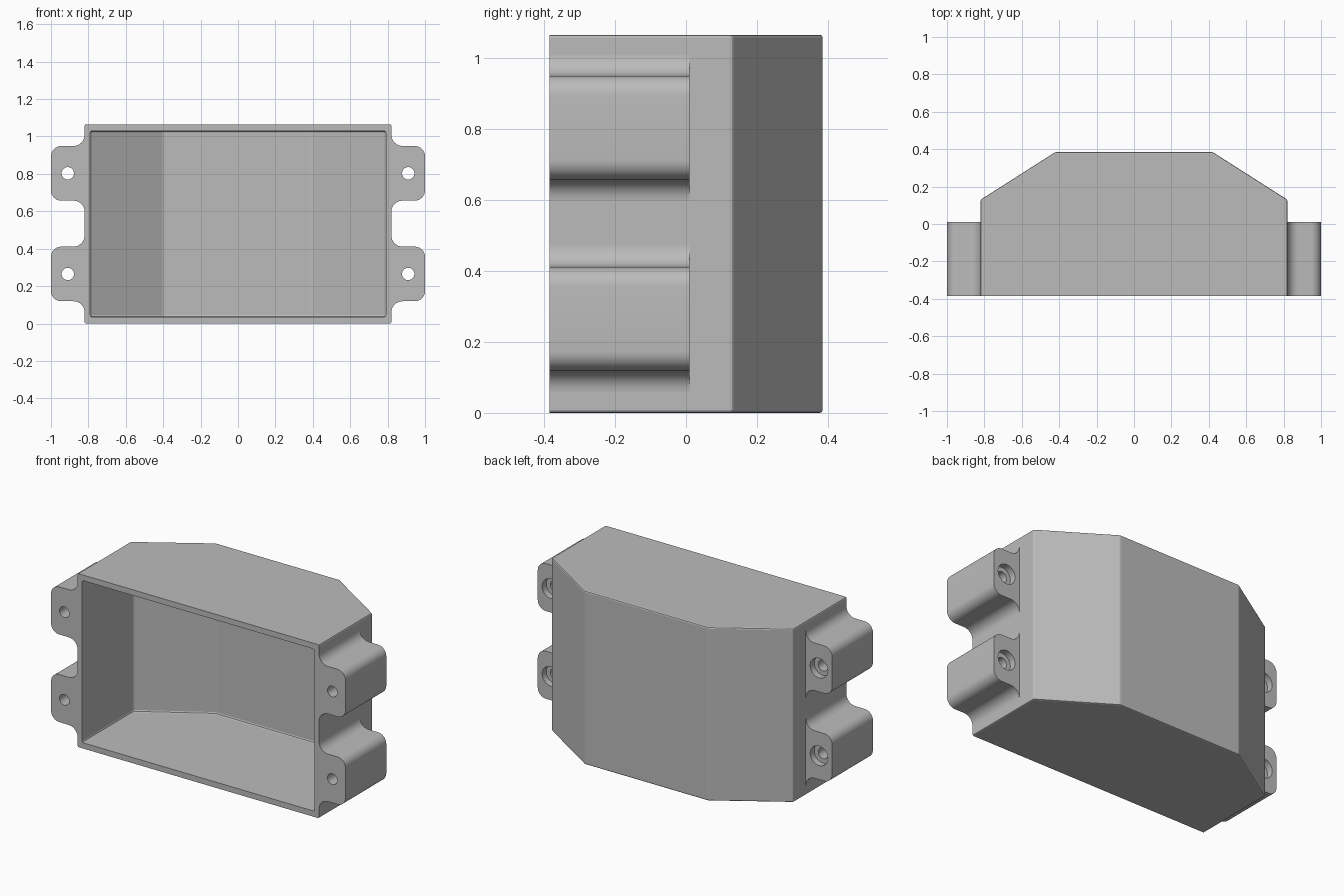
import bpy
import bmesh
from math import sin, cos, pi, radians
from mathutils import Matrix

if "Cube" in bpy.data.objects:
    bpy.data.objects.remove(bpy.data.objects["Cube"])

HEIGHT, FRONT, BACK = 1.065, -0.385, 0.385
SIDE = 0.82          # half width of the housing
EAR_BACK = 0.01

grey = bpy.data.materials.new("plain grey")
grey.use_nodes = True
grey.diffuse_color = (0.5, 0.5, 0.5, 1)
grey.node_tree.nodes["Principled BSDF"].inputs["Base Color"].default_value = (0.5, 0.5, 0.5, 1)


def finish(bm, name):
    bmesh.ops.recalc_face_normals(bm, faces=bm.faces)
    mesh = bpy.data.meshes.new(name)
    bm.to_mesh(mesh)
    bm.free()
    mesh.materials.append(grey)
    obj = bpy.data.objects.new(name, mesh)
    bpy.context.collection.objects.link(obj)
    return obj


def prism(name, points, offset, bevel=0, front=None):
    """Extrude a closed outline; optionally round every edge off the front."""
    bm = bmesh.new()
    face = bm.faces.new([bm.verts.new(p) for p in points])
    moved = bmesh.ops.extrude_face_region(bm, geom=[face])["geom"]
    bmesh.ops.translate(bm, vec=offset, verts=[v for v in moved if isinstance(v, bmesh.types.BMVert)])
    bmesh.ops.recalc_face_normals(bm, faces=bm.faces)
    if bevel:
        edges = [e for e in bm.edges if any(v.co.y > front + 0.001 for v in e.verts)]
        bmesh.ops.bevel(bm, geom=edges, offset=bevel, segments=2, profile=0.5, affect='EDGES')
    return finish(bm, name)


def cylinder(name, x, z, radius, y0, y1):
    bm = bmesh.new()
    place = Matrix.Translation((x, (y0 + y1) / 2, z)) @ Matrix.Rotation(pi / 2, 4, 'X')
    bmesh.ops.create_cone(bm, cap_ends=True, segments=32, radius1=radius,
                          radius2=radius, depth=y1 - y0, matrix=place)
    return finish(bm, name)


def cut(obj, cutters):
    """Subtract the cutters, bake the result and discard them."""
    for c in cutters:
        c.hide_render = True
        mod = obj.modifiers.new("cut", 'BOOLEAN')
        mod.operation, mod.solver, mod.object = 'DIFFERENCE', 'EXACT', c
    graph = bpy.context.evaluated_depsgraph_get()
    mesh = bpy.data.meshes.new_from_object(obj.evaluated_get(graph))
    obj.modifiers.clear()
    obj.data = mesh
    for c in cutters:
        bpy.data.objects.remove(c)


def arc(cx, cz, r, start, end, steps=8):
    angles = [radians(start + (end - start) * i / steps) for i in range(steps + 1)]
    return [(cx + r * cos(a), cz + r * sin(a)) for a in angles]


def outline(half, z):
    return [(x, y, z) for x, y in half] + [(-x, y, z) for x, y in reversed(half)]


# Housing: chamfered block, hollowed from the front
housing = prism("housing", outline([(SIDE, FRONT), (SIDE, 0.13), (0.42, BACK)], 0),
                (0, 0, HEIGHT), 0.008, FRONT)
cavity = prism("cavity_cutter", outline([(0.79, -0.5), (0.79, 0.113), (0.398, 0.352)], 0.035),
               (0, 0, HEIGHT - 0.07), 0.01, -0.5)
cut(housing, [cavity])

# Mounting ears: filleted profile with a counterbored screw hole
HALF, FILLET, ROUND = 0.146, 0.06, 0.055
lower = [(SIDE - 0.01, -HALF - FILLET)]
lower += arc(SIDE + FILLET, -HALF - FILLET, FILLET, 180, 90)
lower += arc(1 - ROUND, -HALF + ROUND, ROUND, -90, 0)
profile = lower + [(x, -z) for x, z in reversed(lower)]

for side_name, side in (("left", 1), ("right", -1)):
    for level, z in (("lower", 0.265), ("upper", 0.803)):
        ear = prism(f"{level}_{side_name}_ear",
                    [(side * x, FRONT, z + dz) for x, dz in profile],
                    (0, EAR_BACK - FRONT, 0))
        hole = cylinder("hole_cutter", side * 0.91, z, 0.033, -0.5, 0.2)
        recess = cylinder("recess_cutter", side * 0.91, z, 0.06, EAR_BACK - 0.04, 0.2)
        cut(ear, [hole, recess])
        ear.data.shade_smooth()
        ear.data.set_sharp_from_angle(angle=radians(35))
